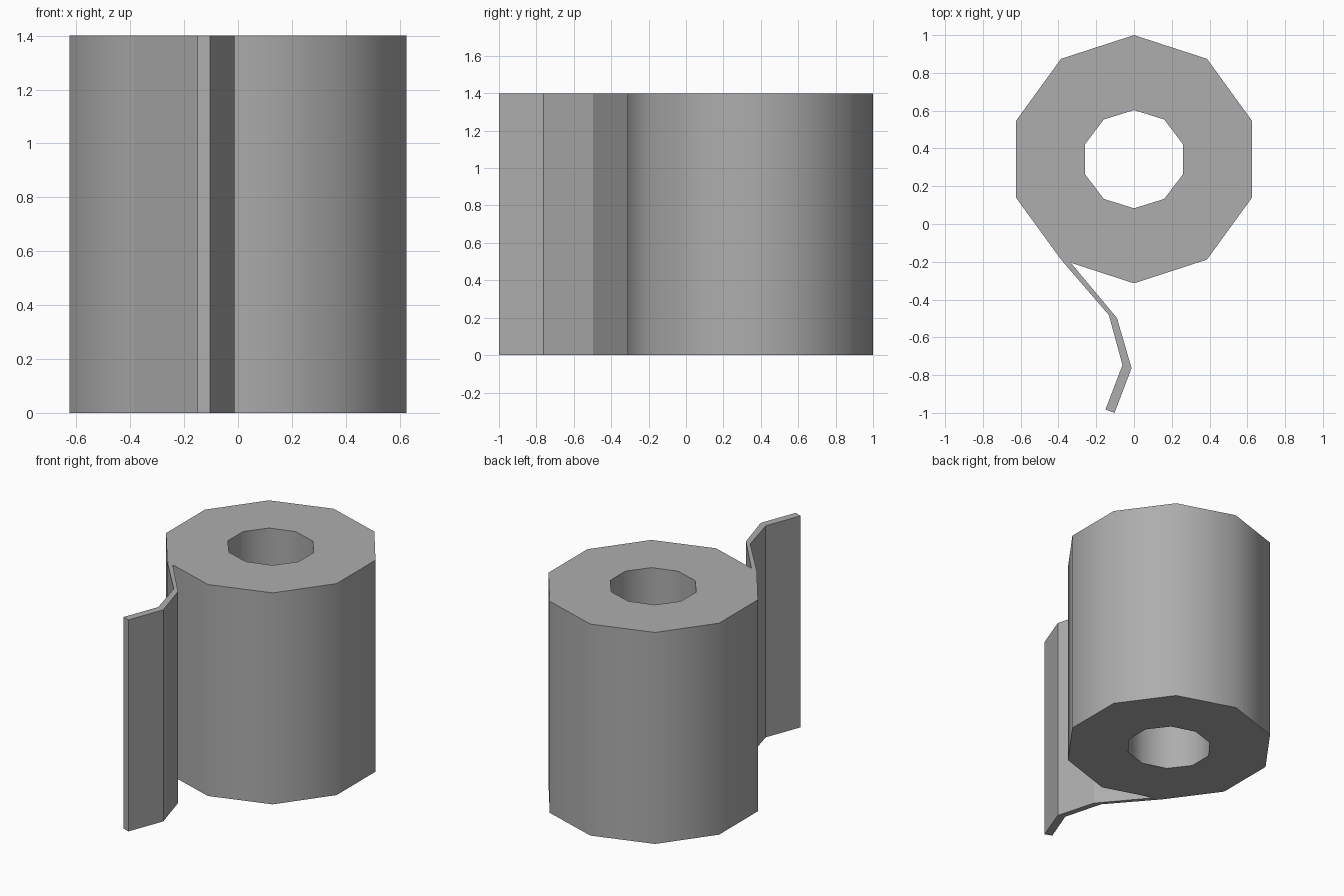
import bpy, bmesh
from math import cos, sin, pi, radians

cube = bpy.data.objects.get("Cube")
if cube:
    bpy.data.objects.remove(cube, do_unlink=True)

HEIGHT = 1.4
SIDES = 10
CENTRE_Y = 0.343
OUTER = (0.657, 0.657)   # x and y radius of the roll
CORE = (0.272, 0.26)     # the core is slightly wider than deep

GREY = (0.42, 0.42, 0.42, 1)
paper = bpy.data.materials.new("grey_paper")
paper.use_nodes = True
paper.diffuse_color = GREY
paper.node_tree.nodes["Principled BSDF"].inputs["Base Color"].default_value = GREY


def finish(name, bm, smooth):
    """Turn a bmesh into a named paper object."""
    bmesh.ops.recalc_face_normals(bm, faces=bm.faces[:])
    mesh = bpy.data.meshes.new(name)
    bm.to_mesh(mesh)
    bm.free()
    mesh.materials.append(paper)
    obj = bpy.data.objects.new(name, mesh)
    bpy.context.collection.objects.link(obj)
    if smooth:
        bpy.ops.object.select_all(action="DESELECT")
        obj.select_set(True)
        bpy.context.view_layer.objects.active = obj
        bpy.ops.object.shade_smooth_by_angle(angle=radians(40))


def ring(bm, radii, z):
    angles = [pi / 2 + 2 * pi * i / SIDES for i in range(SIDES)]
    return [bm.verts.new((radii[0] * cos(a), CENTRE_Y + radii[1] * sin(a), z)) for a in angles]


# Paper roll: ten-sided tube with an open core
bm = bmesh.new()
loops = [ring(bm, OUTER, 0), ring(bm, OUTER, HEIGHT),
         ring(bm, CORE, HEIGHT), ring(bm, CORE, 0)]
for k in range(4):
    a, b = loops[k], loops[(k + 1) % 4]
    for i in range(SIDES):
        j = (i + 1) % SIDES
        bm.faces.new((a[i], a[j], b[j], b[i]))
finish("paper_roll", bm, True)

# Loose sheet: bent strip hanging off the roll, as (left edge, right edge) pairs
bends = [((-0.386, -0.189), (-0.335, -0.205)),
         ((-0.133, -0.482), (-0.09, -0.498)),
         ((-0.061, -0.747), (-0.013, -0.763)),
         ((-0.151, -0.982), (-0.103, -1.0))]
bm = bmesh.new()
sections = [[bm.verts.new((x, y, z)) for (x, y), z in
             ((p, 0), (q, 0), (q, HEIGHT), (p, HEIGHT))] for p, q in bends]
for a, b in zip(sections, sections[1:]):
    for i in range(4):
        j = (i + 1) % 4
        bm.faces.new((a[i], a[j], b[j], b[i]))
bm.faces.new(sections[0])
bm.faces.new(sections[-1])
finish("loose_sheet", bm, False)
